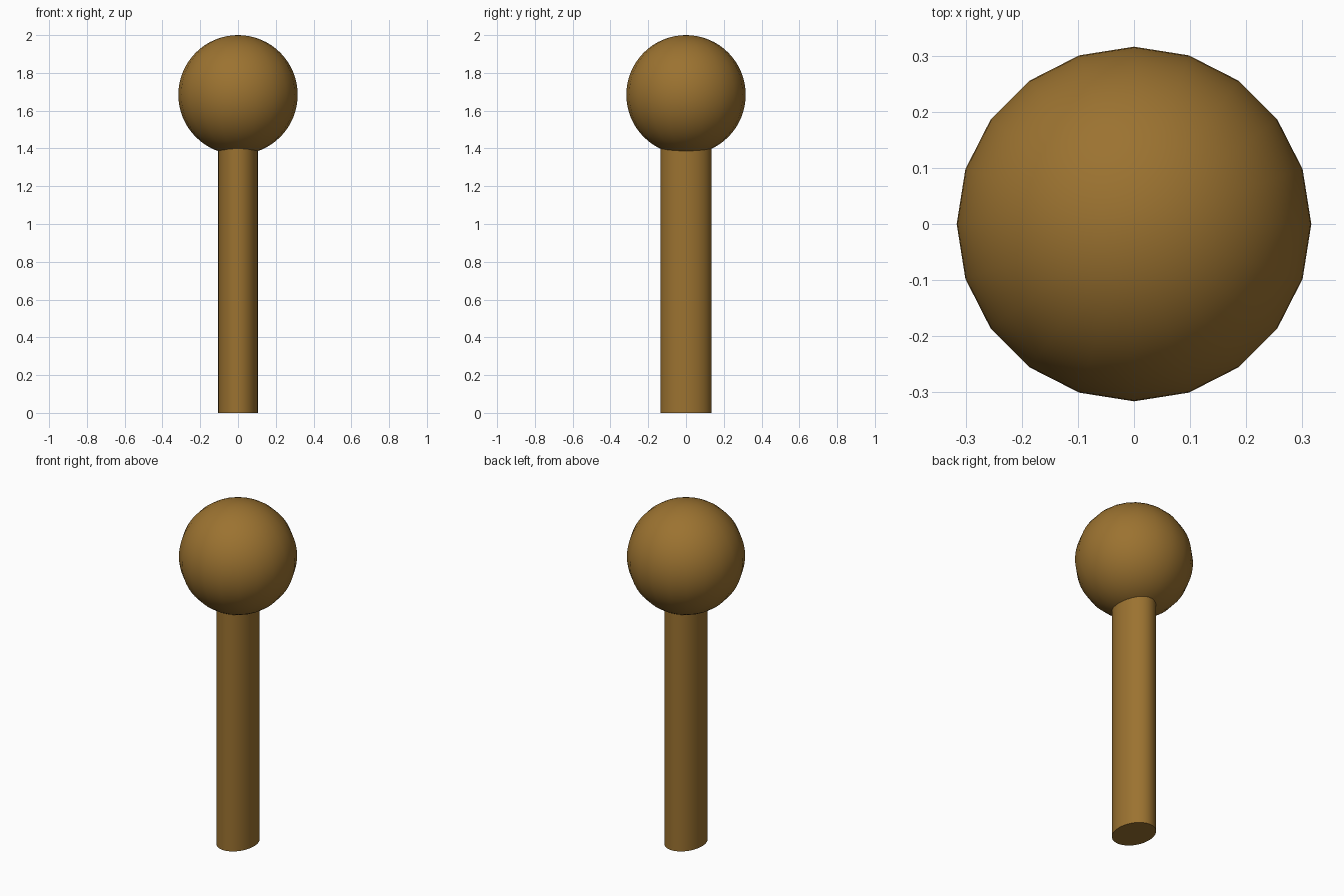
import bpy
import math

if "Cube" in bpy.data.objects:
    bpy.data.objects.remove(bpy.data.objects["Cube"])

R = 0.316          # ball radius
BALL_Z = 2.0 - R   # top of the ball reaches z = 2
POST_H = 1.46      # post runs up inside the ball

wood = bpy.data.materials.new("wood")
wood.diffuse_color = (0.33, 0.17, 0.03, 1.0)
wood.use_nodes = True
wood.node_tree.nodes["Principled BSDF"].inputs["Base Color"].default_value = wood.diffuse_color


def finish(name):
    obj = bpy.context.object
    obj.name = name
    obj.data.materials.append(wood)
    bpy.ops.object.transform_apply(location=False, rotation=False, scale=True)
    bpy.ops.object.shade_smooth_by_angle(angle=math.radians(40))
    return obj


# Oval post with a flat foot
bpy.ops.mesh.primitive_cylinder_add(vertices=40, radius=1, depth=POST_H,
                                    location=(0, 0, POST_H / 2))
bpy.context.object.scale = (0.105, 0.135, 1)
finish("post")

# Ball with twenty sides around
bpy.ops.mesh.primitive_uv_sphere_add(segments=20, ring_count=32, radius=R,
                                     location=(0, 0, BALL_Z))
finish("ball")
